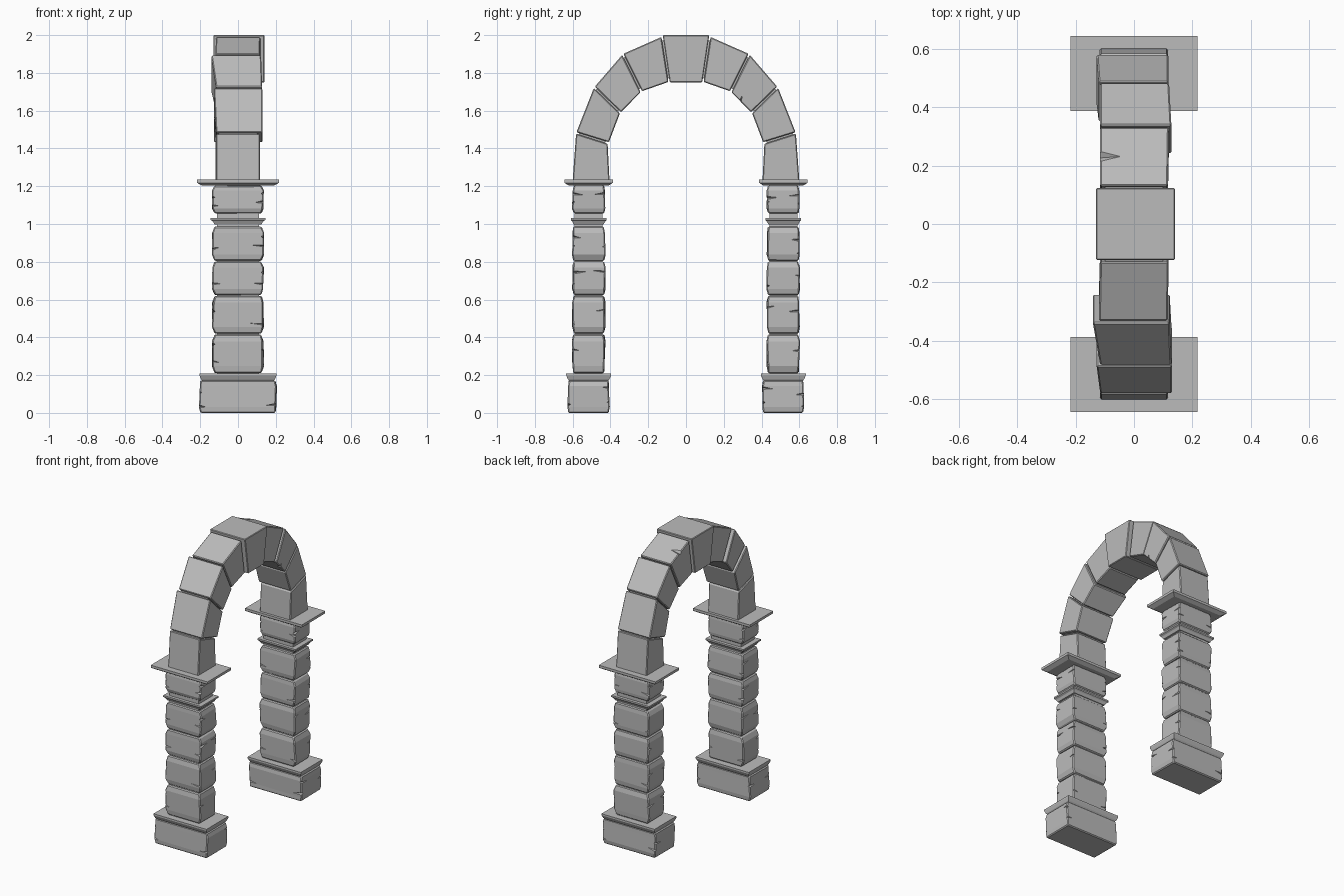
import bpy, bmesh, random
from mathutils import Vector

random.seed(7)
if "Cube" in bpy.data.objects:
    bpy.data.objects.remove(bpy.data.objects["Cube"], do_unlink=True)

stone = bpy.data.materials.new("grey_stone")
stone.use_nodes = True
GREY = (0.5, 0.5, 0.5, 1)
stone.diffuse_color = GREY
stone.node_tree.nodes["Principled BSDF"].inputs["Base Color"].default_value = GREY


def jit(a):
    return random.uniform(-a, a)


def make_object(name, bm):
    bmesh.ops.recalc_face_normals(bm, faces=bm.faces)
    mesh = bpy.data.meshes.new(name)
    bm.to_mesh(mesh)
    bm.free()
    mesh.materials.append(stone)
    obj = bpy.data.objects.new(name, mesh)
    bpy.context.collection.objects.link(obj)
    return obj


def loft(name, rings, bevel=0.0, cracks=()):
    """Skin a stack of four-point rings, chip the edges and cut the cracks."""
    bm = bmesh.new()
    loops = [[bm.verts.new(p) for p in ring] for ring in rings]
    bm.faces.new(loops[0])
    bm.faces.new(loops[-1])
    for a, b in zip(loops, loops[1:]):
        for i in range(4):
            j = (i + 1) % 4
            bm.faces.new((a[i], a[j], b[j], b[i]))
    obj = make_object(name, bm)
    if bevel:
        mod = obj.modifiers.new("chipped_edges", "BEVEL")
        mod.width = bevel
        mod.segments = 1
        mod.angle_limit = 0.5
    if cracks:
        cutter = crack_cutter(cracks)
        mod = obj.modifiers.new("cracks", "BOOLEAN")
        mod.object = cutter
        mod.solver = "EXACT"
        graph = bpy.context.evaluated_depsgraph_get()
        baked = bpy.data.meshes.new_from_object(obj.evaluated_get(graph))
        obj.modifiers.clear()
        obj.data = baked
        bpy.data.objects.remove(cutter, do_unlink=True)
    return obj


def crack_cutter(cracks):
    """Thin spikes: each is (base centre, tip, depth vector, width vector)."""
    bm = bmesh.new()
    for base, tip, depth, width in cracks:
        ring = [bm.verts.new(base + o) for o in (depth, width, -depth, -width)]
        point = bm.verts.new(tip)
        bm.faces.new(ring)
        for i in range(4):
            bm.faces.new((ring[i], ring[(i + 1) % 4], point))
    obj = make_object("crack_cutter", bm)
    obj.hide_render = True
    return obj


def rect(cy, z, hx, hy, wobble=0.0):
    return [(sx * hx + jit(wobble), cy + sy * hy + jit(wobble), z)
            for sx, sy in ((-1, -1), (1, -1), (1, 1), (-1, 1))]


def corner_cracks(cy, z0, z1, hx, hy, chance=0.75):
    """Horizontal splits that start at the upright corners of a block."""
    out = []
    for sx in (-1, 1):
        for sy in (-1, 1):
            for along_x, low, high in ((True, 0.2, 0.45), (False, 0.55, 0.8)):
                if random.random() > chance:
                    continue
                z = z0 + (z1 - z0) * random.uniform(low, high)
                length = random.uniform(0.035, 0.075)
                corner = Vector((sx * hx, cy + sy * hy, z))
                inward = Vector((-sx, 0, 0)) if along_x else Vector((0, -sy, 0))
                depth = Vector((0, 0.016, 0)) if along_x else Vector((0.016, 0, 0))
                tip = corner + inward * length + Vector((0, 0, jit(0.012)))
                out.append((corner - inward * 0.012, tip, depth,
                            Vector((0, 0, random.uniform(0.005, 0.011)))))
    return out


def block(name, cy, z0, z1, hx, hy, bulge=0.012):
    """A rough block, fuller in the middle than at its joints."""
    edge = 0.18 * (z1 - z0)
    rings = [rect(cy, z0, hx - bulge, hy - bulge / 2, 0.003),
             rect(cy, z0 + edge, hx, hy, 0.004),
             rect(cy, z1 - edge, hx, hy, 0.004),
             rect(cy, z1, hx - bulge, hy - bulge / 2, 0.003)]
    loft(name, rings, 0.006, corner_cracks(cy, z0, z1, hx, hy))


# Pillars
for side, s in (("front", -1), ("back", 1)):
    cy = s * 0.515
    block(side + "_base", cy, 0, 0.172, 0.203, 0.109, 0.006)
    loft(side + "_base_moulding", [
        rect(cy, 0.165, 0.185, 0.1), rect(cy, 0.178, 0.196, 0.11),
        rect(cy, 0.197, 0.203, 0.119), rect(cy, 0.208, 0.203, 0.119)])
    loft(side + "_core", [rect(cy, 0.15, 0.112, 0.074),
                          rect(cy, 1.21, 0.112, 0.074)])
    joints = [0.208, 0.418, 0.622, 0.803, 0.988]
    for i, (z0, z1) in enumerate(zip(joints, joints[1:])):
        block(f"{side}_pillar_block_{i + 1}", cy, z0 + 0.002, z1 - 0.002,
              0.135, 0.086)
    loft(side + "_collar", [
        rect(cy, 0.998, 0.125, 0.079), rect(cy, 1.015, 0.134, 0.088),
        rect(cy, 1.022, 0.145, 0.095), rect(cy, 1.033, 0.145, 0.095)])
    block(side + "_neck_block", cy, 1.056, 1.203, 0.135, 0.086)
    loft(side + "_capital_slab", [
        rect(cy, 1.203, 0.19, 0.105), rect(cy, 1.218, 0.217, 0.128),
        rect(cy, 1.235, 0.217, 0.128)])

# Arch stones: outer start, outer end, inner end, inner start as (y, z)
PROFILES = [
    ((0.60, 1.23), (0.582, 1.478), (0.415, 1.425), (0.405, 1.23)),
    ((0.58, 1.486), (0.488, 1.72), (0.35, 1.586), (0.408, 1.433)),
    ((0.483, 1.727), (0.338, 1.895), (0.24, 1.698), (0.344, 1.592)),
    ((0.332, 1.901), (0.13, 1.99), (0.093, 1.752), (0.233, 1.703)),
]
# Sideways shifts of the x faces: low side start, end, high side start, end
SKEW = {-1: [(0, 0, 0, 0), (0, -0.012, 0.014, 0.014),
             (0, -0.025, 0.012, 0.006), (-0.004, 0, 0, 0.002)],
        1: [(-0.002, -0.002, 0, 0), (-0.012, -0.005, 0.002, 0.002),
            (0, 0, 0.004, 0.012), (0, 0, 0.003, 0)]}
HX = 0.116


def arch_crack(profile, s, sx, outer):
    """A split running in from one long edge, half way along a stone."""
    a, b, c, d = (Vector((sx * HX, s * y, z)) for y, z in profile)
    edge = (a + b) / 2 if outer else (c + d) / 2
    along = (b - a).normalized()
    across = ((c + d) - (a + b)).normalized() * (1 if outer else -1)
    x = Vector((sx, 0, 0))
    if outer:
        return (edge + x * 0.012, edge - x * 0.07, across * 0.02, along * 0.022)
    return (edge - across * 0.012, edge + across * 0.06 + along * 0.03,
            x * 0.02, along * 0.014)


for side, s in (("front", -1), ("back", 1)):
    for i, (profile, skew) in enumerate(zip(PROFILES, SKEW[s])):
        lo0, lo1, hi0, hi1 = skew
        low = [(-HX + o, s * y, z) for (y, z), o in zip(profile, (lo0, lo1, lo1, lo0))]
        high = [(HX + o, s * y, z) for (y, z), o in zip(profile, (hi0, hi1, hi1, hi0))]
        cracks = []
        if s == 1 and i == 3:
            cracks = [arch_crack(profile, s, -1, True)]
        elif s == 1 and i == 2:
            cracks = [arch_crack(profile, s, 1, False)]
        loft(f"{side}_arch_stone_{i + 1}", [low, high], 0.005, cracks)
    # Recessed mortar strip behind the joints
    strip = []
    for (y0, z0), (y1, z1), (y2, z2), (y3, z3) in PROFILES:
        for (ya, za), (yb, zb) in (((y0, z0), (y3, z3)), ((y1, z1), (y2, z2))):
            o = Vector((ya, za)).lerp(Vector((yb, zb)), 0.08)
            n = Vector((ya, za)).lerp(Vector((yb, zb)), 0.92)
            strip.append([(-0.1, s * o.x, o.y), (0.1, s * o.x, o.y),
                          (0.1, s * n.x, n.y), (-0.1, s * n.x, n.y)])
    strip.append([(x, s * 0.08, z) for x, z in
                  ((-0.1, 1.97), (0.1, 1.97), (0.1, 1.775), (-0.1, 1.775))])
    loft(side + "_arch_mortar", strip)

# Keystone
key = ((-0.123, 2.0), (0.123, 2.0), (0.086, 1.75), (-0.086, 1.75))
loft("keystone", [[(-0.13, y, z) for y, z in key],
                  [(0.14, y, z) for y, z in key]], 0.004)
